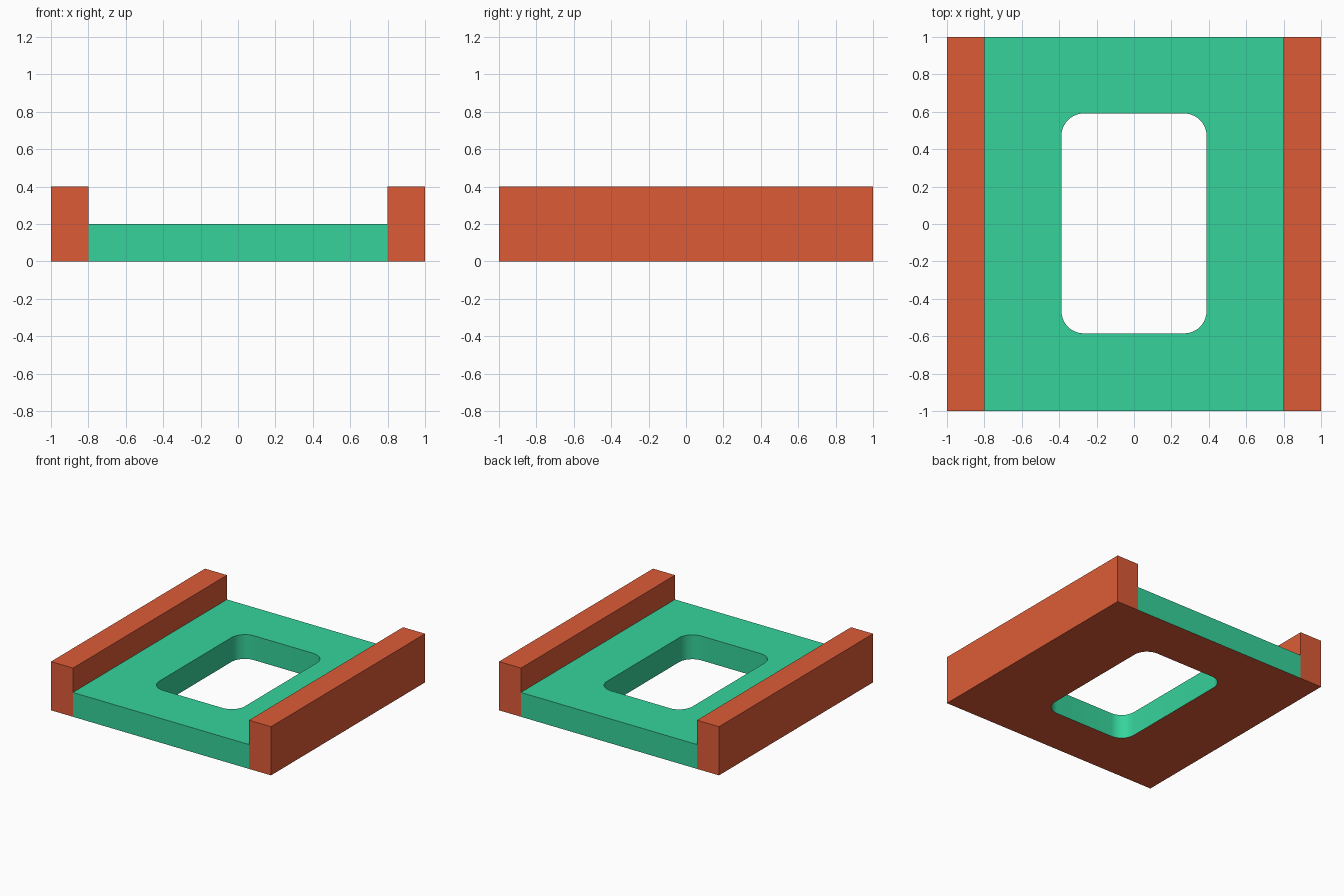
import bpy, bmesh
from math import sin, cos, pi

if "Cube" in bpy.data.objects:
    bpy.data.objects.remove(bpy.data.objects["Cube"])

def material(name, rgb):
    m = bpy.data.materials.new(name)
    m.diffuse_color = (*rgb, 1)
    m.use_nodes = True
    m.node_tree.nodes["Principled BSDF"].inputs["Base Color"].default_value = m.diffuse_color
    return m

orange = material("orange", (0.72, 0.105, 0.037, 1)[:3])
green = material("green", (0.037, 0.65, 0.33))

def finish(name, bm, mats):
    me = bpy.data.meshes.new(name)
    bm.to_mesh(me)
    bm.free()
    for m in mats:
        me.materials.append(m)
    ob = bpy.data.objects.new(name, me)
    bpy.context.collection.objects.link(ob)
    return ob

def rounded_rect(hx, hy, r, cy=0.0, steps=10):
    pts = []
    for i, (sx, sy) in enumerate([(1, 1), (-1, 1), (-1, -1), (1, -1)]):
        for k in range(steps + 1):
            a = (i + k / steps) * pi / 2
            pts.append((sx * (hx - r) + r * cos(a), cy + sy * (hy - r) + r * sin(a)))
    return pts

# Base plate with rounded window
bm = bmesh.new()
edges = []
for loop in ([(-0.8, -1), (0.8, -1), (0.8, 1), (-0.8, 1)],
             rounded_rect(0.388, 0.588, 0.12, 0.003)):
    vs = [bm.verts.new((x, y, 0)) for x, y in loop]
    edges += [bm.edges.new((vs[i - 1], vs[i])) for i in range(len(vs))]
bmesh.ops.triangle_fill(bm, use_beauty=True, use_dissolve=False, edges=edges)
ext = bmesh.ops.extrude_face_region(bm, geom=bm.faces[:], use_keep_orig=True)
top = [g for g in ext["geom"] if isinstance(g, bmesh.types.BMVert)]
bmesh.ops.translate(bm, verts=top, vec=(0, 0, 0.2))
bmesh.ops.recalc_face_normals(bm, faces=bm.faces[:])
# Underside is orange, everything else green
for f in bm.faces:
    f.material_index = 1 if f.normal.z < -0.5 else 0
plate = finish("base_plate", bm, [green, orange])
bpy.context.view_layer.objects.active = plate
plate.select_set(True)
bpy.ops.object.shade_smooth_by_angle(angle=pi / 6)

# Side rails
for side, s in (("left", -1), ("right", 1)):
    bm = bmesh.new()
    bmesh.ops.create_cube(bm, size=1)
    bmesh.ops.scale(bm, verts=bm.verts, vec=(0.2, 2, 0.4))
    bmesh.ops.translate(bm, verts=bm.verts, vec=(0.9 * s, 0, 0.2))
    finish(side + "_rail", bm, [orange])
